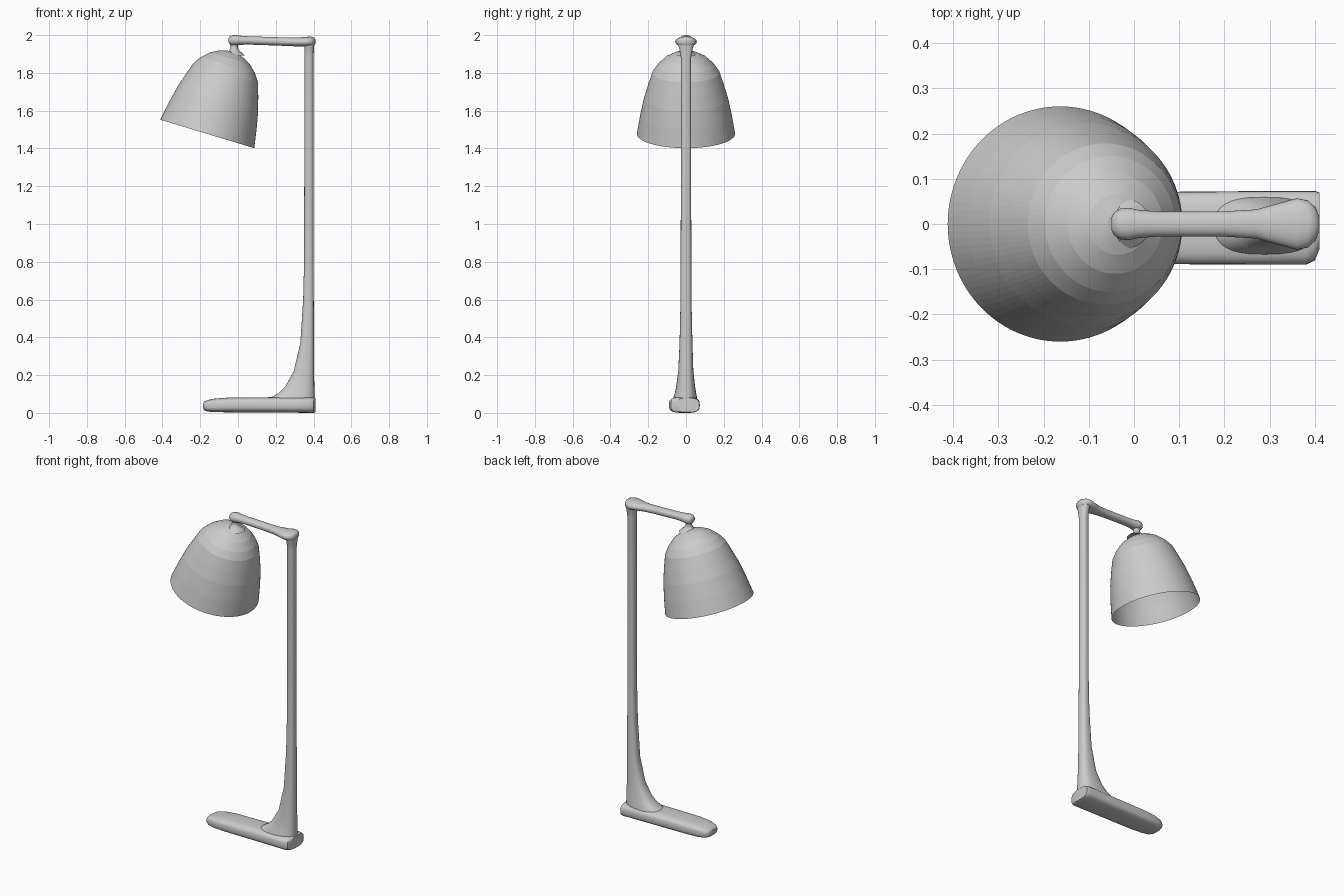
import bpy, bmesh, math
from mathutils import Vector, Matrix


def finish(name, rings, closed, smooth):
    bm = bmesh.new()
    loops = [[bm.verts.new(p) for p in r] for r in rings]
    n = len(loops[0])
    for a, b in zip(loops, loops[1:]):
        for i in range(n):
            j = (i + 1) % n
            bm.faces.new((a[i], a[j], b[j], b[i]))
    if closed:
        bm.faces.new(loops[0])
    bm.faces.new(loops[-1])
    bmesh.ops.recalc_face_normals(bm, faces=bm.faces)
    me = bpy.data.meshes.new(name)
    bm.to_mesh(me)
    bm.free()
    ob = bpy.data.objects.new(name, me)
    bpy.context.collection.objects.link(ob)
    if smooth:
        bpy.ops.object.select_all(action='DESELECT')
        ob.select_set(True)
        bpy.context.view_layer.objects.active = ob
        bpy.ops.object.shade_smooth_by_angle(angle=math.radians(40))
    return ob


def loft(name, axis, sections, power=2.0, n=32):
    """Sections: (position, lo_a, hi_a, lo_b, hi_b) as rounded cross-sections."""
    rings = []
    for s, a0, a1, b0, b1 in sections:
        ring = []
        for i in range(n):
            t = 2 * math.pi * i / n
            c, d = math.cos(t), math.sin(t)
            u = math.copysign(abs(c) ** (2 / power), c)
            v = math.copysign(abs(d) ** (2 / power), d)
            a = (a0 + a1) / 2 + u * (a1 - a0) / 2
            b = (b0 + b1) / 2 + v * (b1 - b0) / 2
            ring.append((s, a, b) if axis == 'x' else (a, b, s))
        rings.append(ring)
    return finish(name, rings, True, True)


def lathe(name, profile, n, closed, smooth):
    rings = [[(r * math.cos(2 * math.pi * i / n), r * math.sin(2 * math.pi * i / n), z)
              for i in range(n)] for r, z in profile]
    return finish(name, rings, closed, smooth)


# foot: long rounded bar
loft("foot", 'x', [
    (-.185, -.045, .028, .025, .052), (-.178, -.058, .040, .014, .060),
    (-.160, -.070, .053, .007, .068), (-.120, -.081, .064, .004, .076),
    (-.050, -.088, .070, .003, .081), (.30, -.090, .073, .001, .084),
    (.380, -.090, .073, 0, .084), (.400, -.080, .073, 0, .082),
    (.410, -.055, .070, .004, .078)], power=3.2)

# post: slim tube flaring forward into the foot
loft("post", 'z', [
    (.03, .12, .407, -.075, .065), (.085, .18, .406, -.066, .058),
    (.105, .215, .405, -.059, .054), (.14, .25, .404, -.052, .048),
    (.22, .295, .403, -.041, .039), (.37, .33, .402, -.034, .034),
    (.60, .345, .401, -.029, .029), (.80, .350, .400, -.028, .028),
    (1.88, .352, .400, -.027, .027), (1.93, .352, .402, -.036, .036),
    (1.955, .350, .404, -.044, .044), (1.97, .352, .404, -.046, .046)], power=2.6)

# arm: tube with a wider knuckle over the post
loft("arm", 'x', [
    (-.050, -.014, .014, 1.962, 1.984), (-.044, -.025, .025, 1.950, 1.993),
    (-.030, -.034, .034, 1.945, 1.999), (-.012, -.036, .036, 1.945, 2.0),
    (.010, -.031, .031, 1.948, 1.997), (.05, -.028, .028, 1.950, 1.994),
    (.20, -.028, .028, 1.945, 1.989), (.27, -.032, .032, 1.942, 1.987),
    (.32, -.046, .046, 1.940, 1.987), (.36, -.057, .057, 1.938, 1.991),
    (.385, -.052, .052, 1.938, 1.992), (.402, -.036, .036, 1.942, 1.988),
    (.410, -.014, .014, 1.955, 1.978)], power=2.2)

# neck: small flared stem between arm and shade
neck = lathe("neck", [(.056, 1.893), (.042, 1.906), (.026, 1.918), (.019, 1.932),
                      (.019, 1.945), (.028, 1.965)], 24, True, True)
neck.location.x = -.02

# shade: tilted open bell with faceted bands
shade = lathe("shade", [(.260, 0), (.243, .10), (.223, .195), (.200, .272), (.178, .339),
                        (.150, .380), (.110, .418), (.068, .441), (.028, .453)],
              96, False, False)
up = Vector((.29, 0, .957)).normalized()
shade.matrix_world = Matrix.Translation((-.163, 0, 1.477)) @ \
    Matrix.Rotation(math.atan2(up.x, up.z), 4, 'Y')
